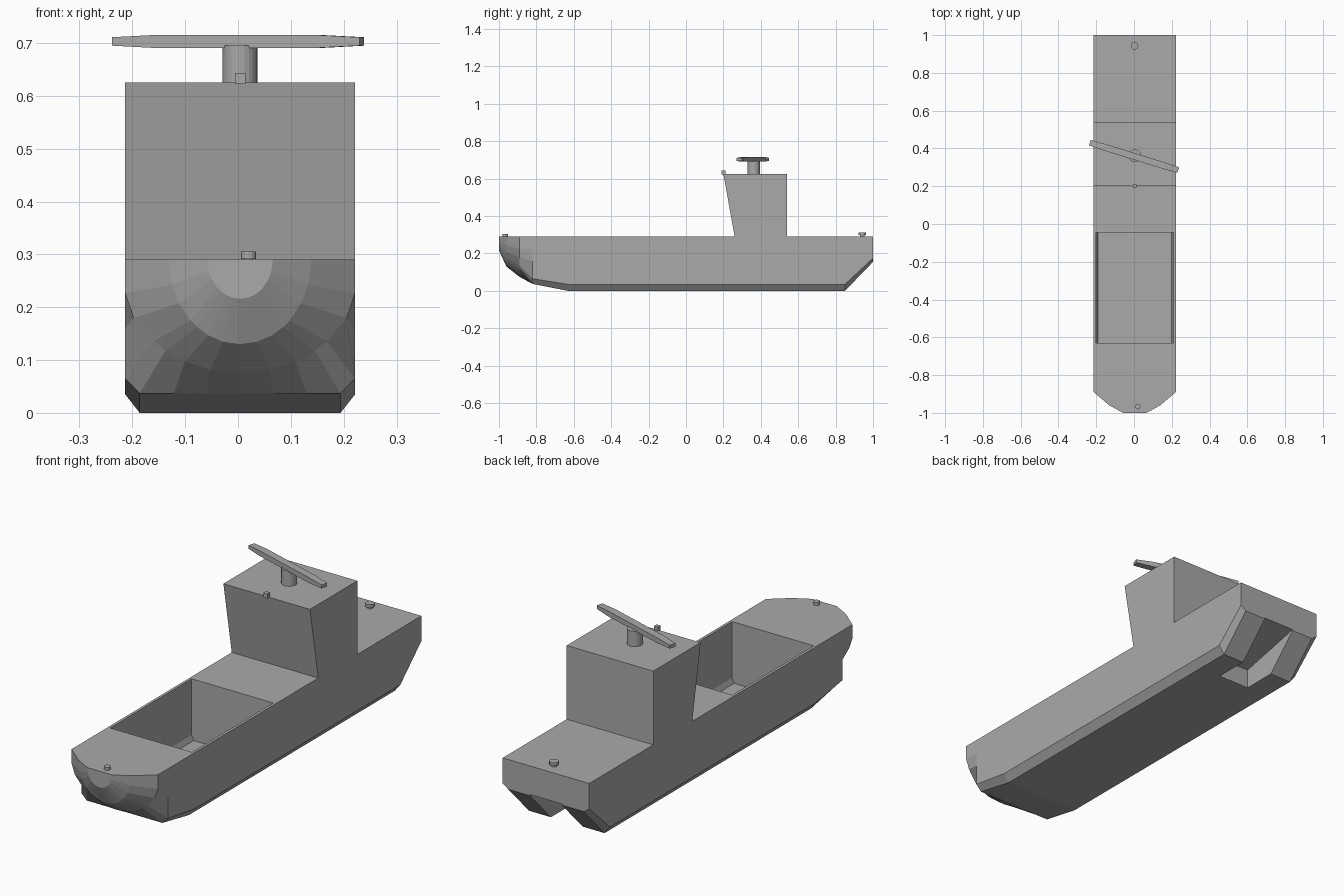
import bpy, bmesh, math

if "Cube" in bpy.data.objects:
    bpy.data.objects.remove(bpy.data.objects["Cube"])

CX, HW, DECK = 0.004, 0.2175, 0.29      # hull centre, half width, deck height

grey = bpy.data.materials.new("hull grey")
grey.diffuse_color = (0.4, 0.4, 0.4, 1)
grey.use_nodes = True
grey.node_tree.nodes["Principled BSDF"].inputs["Base Color"].default_value = grey.diffuse_color


def finish(name, bm):
    bmesh.ops.recalc_face_normals(bm, faces=bm.faces)
    mesh = bpy.data.meshes.new(name)
    bm.to_mesh(mesh)
    bm.free()
    mesh.materials.append(grey)
    obj = bpy.data.objects.new(name, mesh)
    bpy.context.collection.objects.link(obj)
    return obj


def loft(name, rings):
    """Skin equal-length closed rings and cap both ends."""
    bm = bmesh.new()
    vs = [[bm.verts.new(p) for p in r] for r in rings]
    n = len(vs[0])
    for a, b in zip(vs, vs[1:]):
        for i in range(n):
            j = (i + 1) % n
            bm.faces.new((a[i], a[j], b[j], b[i]))
    bm.faces.new(vs[0])
    bm.faces.new(vs[-1])
    return finish(name, bm)


def extrude_x(name, profile, half):
    return loft(name, [[(CX + s * half, y, z) for y, z in profile] for s in (-1, 1)])


def extrude_y(name, profile, y0, y1):
    return loft(name, [[(CX + x, y, z) for x, z in profile] for y in (y0, y1)])


def cylinder(name, x, y, z0, z1, r, sides=16):
    rings = [[(x + r * math.cos(2 * math.pi * i / sides),
               y + r * math.sin(2 * math.pi * i / sides), z)
              for i in range(sides)] for z in (z0, z1)]
    return loft(name, rings)


def cut(target, cutter):
    cutter.hide_render = True
    mod = target.modifiers.new("cut", "BOOLEAN")
    mod.object, mod.operation, mod.solver = cutter, "DIFFERENCE", "EXACT"
    bpy.context.view_layer.objects.active = target
    bpy.ops.object.modifier_apply(modifier=mod.name)
    bpy.data.objects.remove(cutter)


# Hull: half sections mirrored about the centre line
def half_box(z0, zc):
    side = [(HW, DECK + (zc - DECK) * t) for t in (0, 0.3, 0.58, 1)]
    return side + [(0.19 * t, z0) for t in (1, 0.66, 0.33, 0)]


def half_dome(rx, rz):
    pts = []
    for x, z in half_box(0.037, 0.065):
        a = math.atan2(DECK - z, x)
        pts.append((min(HW, rx * math.cos(a)), DECK - rz * math.sin(a)))
    return pts


def section(y, half):
    pts = half + [(-x, z) for x, z in half[-2::-1]]
    return [(CX + x, y, z) for x, z in pts]


hull = loft("hull", [
    section(-1.0, half_dome(0.062, 0.074)),
    section(-0.96, half_dome(0.135, 0.16)),
    section(-0.89, half_dome(0.235, 0.215)),
    section(-0.82, half_box(0.037, 0.065)),
    section(-0.63, half_box(0.0, 0.035)),
    section(0.85, half_box(0.0, 0.035)),
    section(1.0, half_box(0.155, 0.175)),
])

# Open cargo hold
cut(hull, extrude_y("hold_cutter",
                    [(0.205, 0.4), (0.205, 0.035), (0.195, 0.012),
                     (-0.195, 0.012), (-0.205, 0.035), (-0.205, 0.4)], -0.63, -0.045))
# Tunnel between the two stern skegs
cut(hull, extrude_x("tunnel_cutter",
                    [(0.69, -0.1), (0.69, 0.09), (1.0, 0.16), (1.1, 0.18), (1.1, -0.1)], 0.08))

# Bridge with raked front
extrude_x("bridge", [(0.26, DECK), (0.54, DECK), (0.54, 0.625), (0.2, 0.625)], HW)

# Horn box on the bridge's front edge
extrude_x("horn_box", [(0.19, 0.622), (0.21, 0.622), (0.21, 0.643), (0.19, 0.643)], 0.01)

# Radar post and tapered scanner bar
cylinder("radar_post", CX, 0.362, 0.62, 0.695, 0.033, 24)
ca, sa = math.cos(math.radians(-17.2)), math.sin(math.radians(-17.2))
rings = []
for u, hw, z0, z1 in ((-0.245, 0.015, 0.695, 0.711), (-0.165, 0.0175, 0.691, 0.715),
                      (0.165, 0.0175, 0.691, 0.715), (0.245, 0.015, 0.695, 0.711)):
    rings.append([(u * ca - v * sa, 0.358 + u * sa + v * ca, z)
                  for v, z in ((-hw, z0), (hw, z0), (hw, z1), (-hw, z1))])
loft("radar_bar", rings)

# Mooring bollards: narrow neck under a wider cap
for name, x, y, r, top in (("bow_bollard", 0.02, -0.967, 0.014, 0.305),
                           ("stern_bollard", 0.003, 0.943, 0.02, 0.313)):
    cylinder(name + "_neck", x, y, DECK - 0.005, top - 0.01, r * 0.6, 12)
    cylinder(name + "_cap", x, y, top - 0.014, top, r, 12)
